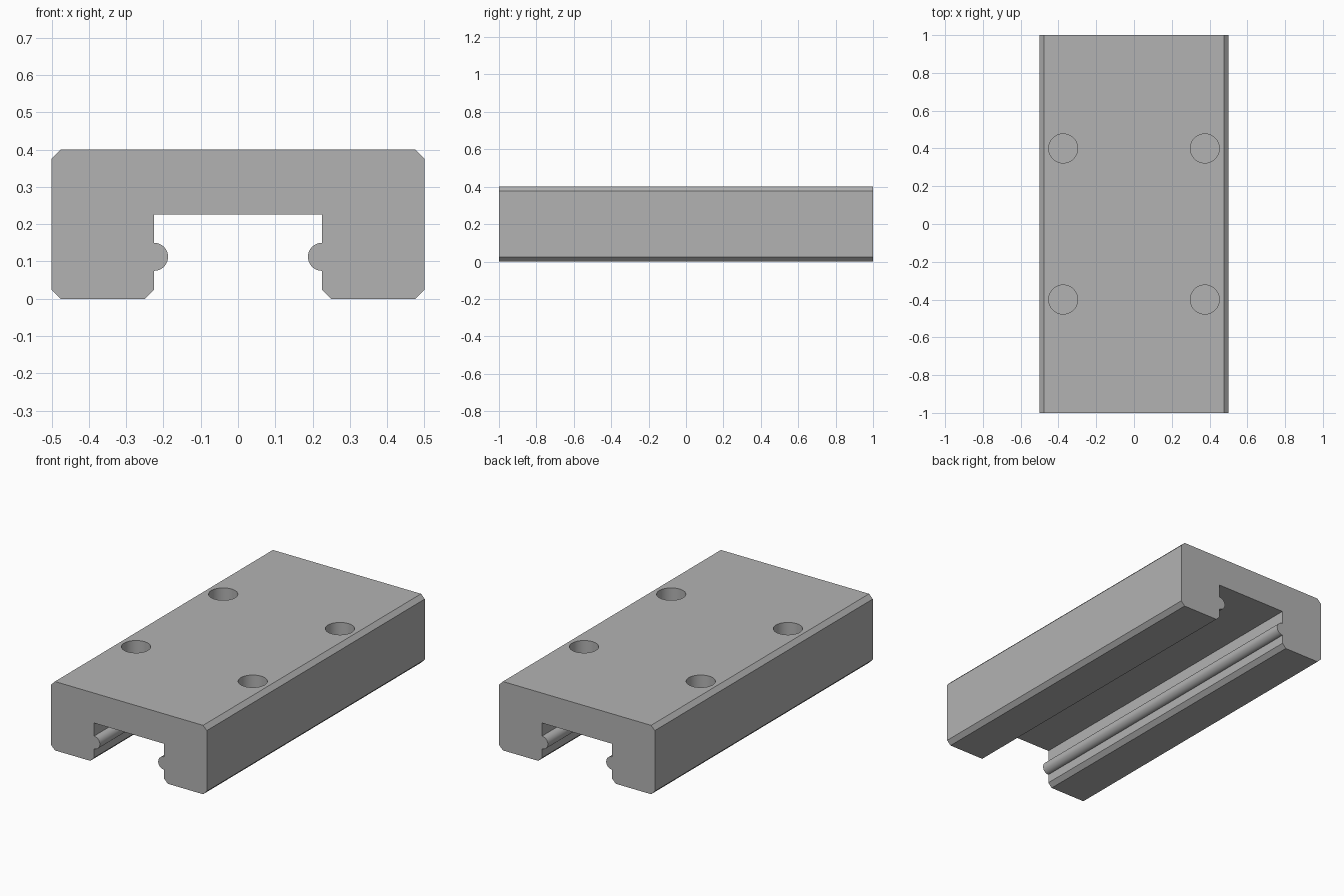
import bpy, bmesh, math

cube = bpy.data.objects.get("Cube")
if cube:
    bpy.data.objects.remove(cube, do_unlink=True)

LENGTH, HALF_W, HEIGHT = 2.0, 0.5, 0.4
SLOT_W, SLOT_H, CHAMFER = 0.225, 0.226, 0.024
BEAD_R, BEAD_Z = 0.0375, 0.1125
HOLE_R, HOLE_DEPTH = 0.077, 0.2

steel = bpy.data.materials.new("steel grey")
steel.use_nodes = True
grey = (0.45, 0.45, 0.45, 1)
steel.diffuse_color = grey
steel.node_tree.nodes["Principled BSDF"].inputs["Base Color"].default_value = grey


def make_object(name, bm):
    bmesh.ops.recalc_face_normals(bm, faces=bm.faces)
    mesh = bpy.data.meshes.new(name)
    bm.to_mesh(mesh)
    bm.free()
    mesh.materials.append(steel)
    obj = bpy.data.objects.new(name, mesh)
    bpy.context.collection.objects.link(obj)
    return obj


# Right half of the section: chamfered outside, slot wall with a round bead
half = [(HALF_W - CHAMFER, HEIGHT), (HALF_W, HEIGHT - CHAMFER),
        (HALF_W, CHAMFER), (HALF_W - CHAMFER, 0),
        (SLOT_W + CHAMFER, 0), (SLOT_W, CHAMFER)]
STEPS = 24
for i in range(STEPS + 1):
    a = math.pi * i / STEPS
    half.append((SLOT_W - BEAD_R * math.sin(a), BEAD_Z - BEAD_R * math.cos(a)))
half.append((SLOT_W, SLOT_H))
section = half + [(-x, z) for x, z in reversed(half)]

# Extrude the section along y
bm = bmesh.new()
face = bm.faces.new([bm.verts.new((x, -LENGTH / 2, z)) for x, z in section])
ext = bmesh.ops.extrude_face_region(bm, geom=[face])
moved = [v for v in ext["geom"] if isinstance(v, bmesh.types.BMVert)]
bmesh.ops.translate(bm, verts=moved, vec=(0, LENGTH, 0))
block = make_object("carriage_block", bm)

# Four blind mounting holes
bm = bmesh.new()
for x in (-0.375, 0.375):
    for y in (-0.4, 0.4):
        hole = bmesh.ops.create_cone(bm, cap_ends=True, segments=48, radius1=HOLE_R,
                                     radius2=HOLE_R, depth=2 * HOLE_DEPTH)
        bmesh.ops.translate(bm, verts=hole["verts"], vec=(x, y, HEIGHT))
cutter = make_object("hole_cutter", bm)
cutter.hide_render = True

cut = block.modifiers.new("mounting_holes", "BOOLEAN")
cut.operation = "DIFFERENCE"
cut.solver = "EXACT"
cut.object = cutter
bpy.ops.object.select_all(action="DESELECT")
block.select_set(True)
bpy.context.view_layer.objects.active = block
bpy.ops.object.modifier_apply(modifier=cut.name)
bpy.data.objects.remove(cutter, do_unlink=True)

# Smooth the bead and hole walls, keep the machined edges crisp
bpy.ops.object.shade_smooth_by_angle(angle=math.radians(30))
